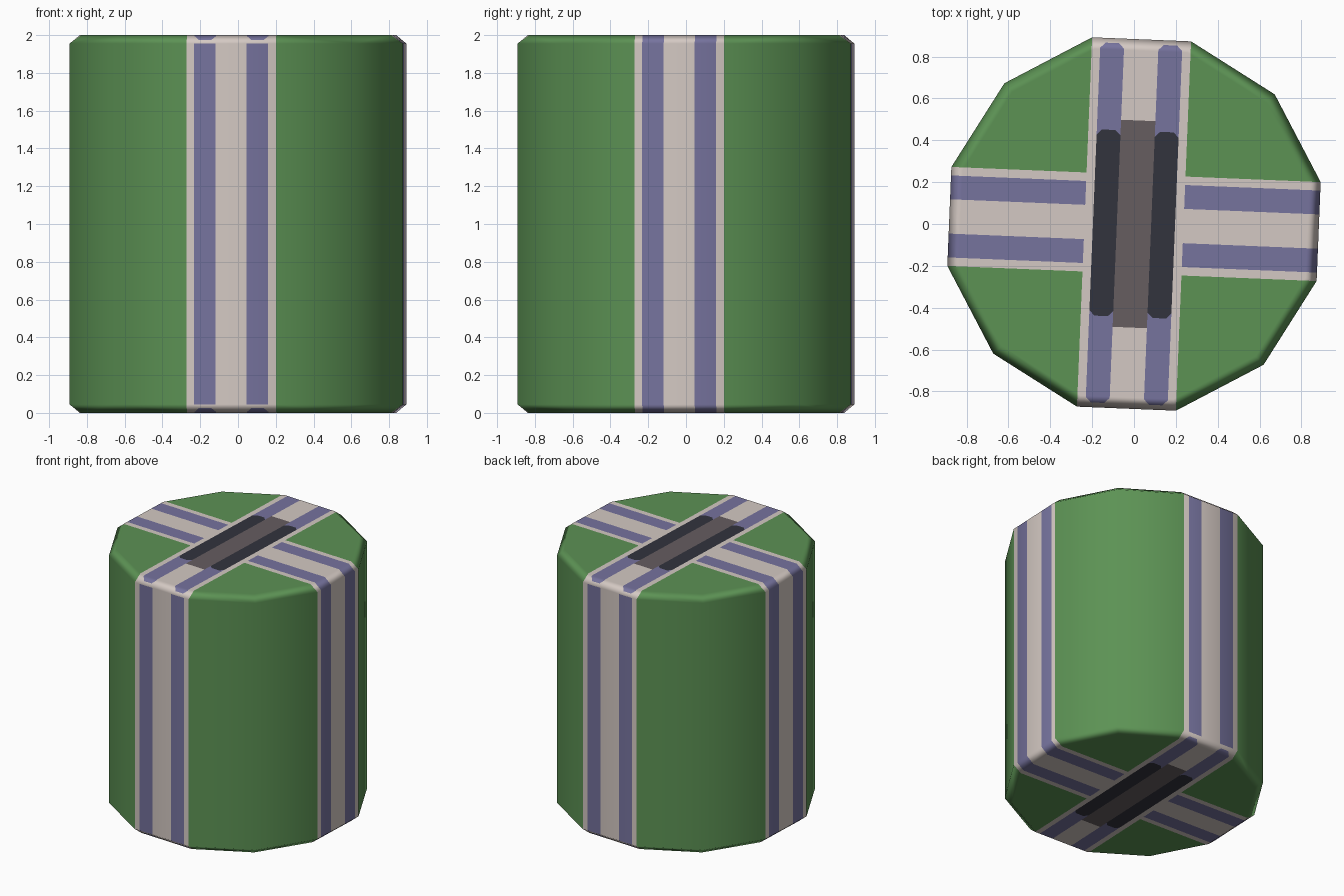
import bpy, bmesh, math
from mathutils import Vector, Matrix

if "Cube" in bpy.data.objects:
    bpy.data.objects.remove(bpy.data.objects["Cube"])

R, H, BEVEL_Z, RIM = 0.914, 2.0, 0.045, 0.9385
W = R * math.sin(math.radians(15))      # half width of one side = pale band
S0, S1 = 0.082, 0.196                   # inner / outer edge of thin stripes
PLATE, SLOT, END, CH = 0.445, 0.495, 0.86, 0.025


def lin(c):
    c /= 255
    return c / 12.92 if c < 0.04045 else ((c + 0.055) / 1.055) ** 2.4


colours = [("green", (92, 146, 84)), ("pale_grey", (212, 201, 195)),
           ("slate_blue", (118, 115, 158)), ("charcoal", (50, 51, 61)),
           ("taupe", (102, 93, 96))]
GREEN, PALE, BLUE, DARK, TAUPE = range(5)

# twelve-sided drum with bevelled rims
bm = bmesh.new()
rings = []
for r, z in ((R * RIM, 0), (R, BEVEL_Z), (R, H - BEVEL_Z), (R * RIM, H)):
    rings.append([bm.verts.new((r * math.cos(math.radians(15 + 30 * k)),
                                r * math.sin(math.radians(15 + 30 * k)), z))
                  for k in range(12)])
for lo, hi in zip(rings, rings[1:]):
    for k in range(12):
        j = (k + 1) % 12
        bm.faces.new((lo[k], lo[j], hi[j], hi[k]))
bm.faces.new(rings[0][::-1])
bm.faces.new(rings[-1])


def cut(co, no, test):
    """Cut only the faces whose centre passes the test."""
    faces = [f for f in bm.faces if test(f.calc_center_median())]
    geom = set(faces)
    for f in faces:
        geom.update(f.edges)
        geom.update(f.verts)
    bmesh.ops.bisect_plane(bm, geom=list(geom), dist=1e-4,
                           plane_co=co, plane_no=no)


def end_zone(c):
    return abs(c.z - 1) > 1 - BEVEL_Z + 0.001


# cuts along the bands, in both directions
for s in (-1, 1):
    for d in (W, S1, S0):
        cut((s * d, 0, 0), (1, 0, 0), lambda c: True)
        cut((0, s * d, 0), (0, 1, 0), lambda c: True)

# cuts across the long band on both ends
for s in (-1, 1):
    for d in (PLATE, SLOT, END):
        cut((0, s * d, 0), (0, 1, 0), lambda c: end_zone(c) and abs(c.x) < W)

# clipped corners of the thin stripes
for sy in (-1, 1):
    for lo, end in ((W, PLATE), (0.83, END)):
        for col in (-1, 1):
            for edge, sx in ((S0, -col), (S1, col)):
                cut((col * edge, sy * (end - CH), 0), (sx, sy, 0),
                    lambda c: end_zone(c) and S0 < c.x * col < S1
                    and lo < c.y * sy < end)


def inside(a, b, end):
    """Within a stripe that stops at 'end' with clipped corners."""
    mid, half = (S0 + S1) / 2, (S1 - S0) / 2
    return b < end and b + abs(a - mid) < end + half - CH


def colour(c):
    a, b = abs(c.x), abs(c.y)
    if a < W:
        if not end_zone(c):
            return BLUE if S0 < a < S1 else PALE
        if a < S0:
            return TAUPE if b < SLOT else PALE
        if a < S1:
            if inside(a, b, PLATE):
                return DARK
            return BLUE if inside(a, b, END) else PALE
        return PALE
    if b < W:
        return BLUE if S0 < b < S1 else PALE
    return GREEN


for f in bm.faces:
    f.material_index = colour(f.calc_center_median())
    f.smooth = True
bmesh.ops.recalc_face_normals(bm, faces=bm.faces[:])
bmesh.ops.rotate(bm, verts=bm.verts[:], cent=(0, 0, 0),
                 matrix=Matrix.Rotation(math.radians(-2.35), 3, 'Z'))

mesh = bpy.data.meshes.new("banded_drum")
bm.to_mesh(mesh)
bm.free()
for name, rgb in colours:
    m = bpy.data.materials.new(name)
    m.diffuse_color = (*[lin(v) for v in rgb], 1)
    m.use_nodes = True
    m.node_tree.nodes["Principled BSDF"].inputs["Base Color"].default_value = m.diffuse_color
    mesh.materials.append(m)

# round-looking sides, flat ends, soft rim
normals = []
for v in mesh.vertices:
    t = min(1, max(0, (abs(v.co.z - 1) - 1 + BEVEL_Z) / BEVEL_Z))
    side = Vector((v.co.x, v.co.y, 0)).normalized()
    up = Vector((0, 0, 1 if v.co.z > 1 else -1))
    normals.append((side * (1 - t) + up * t).normalized())
mesh.normals_split_custom_set_from_vertices(normals)

drum = bpy.data.objects.new("banded_drum", mesh)
bpy.context.collection.objects.link(drum)
